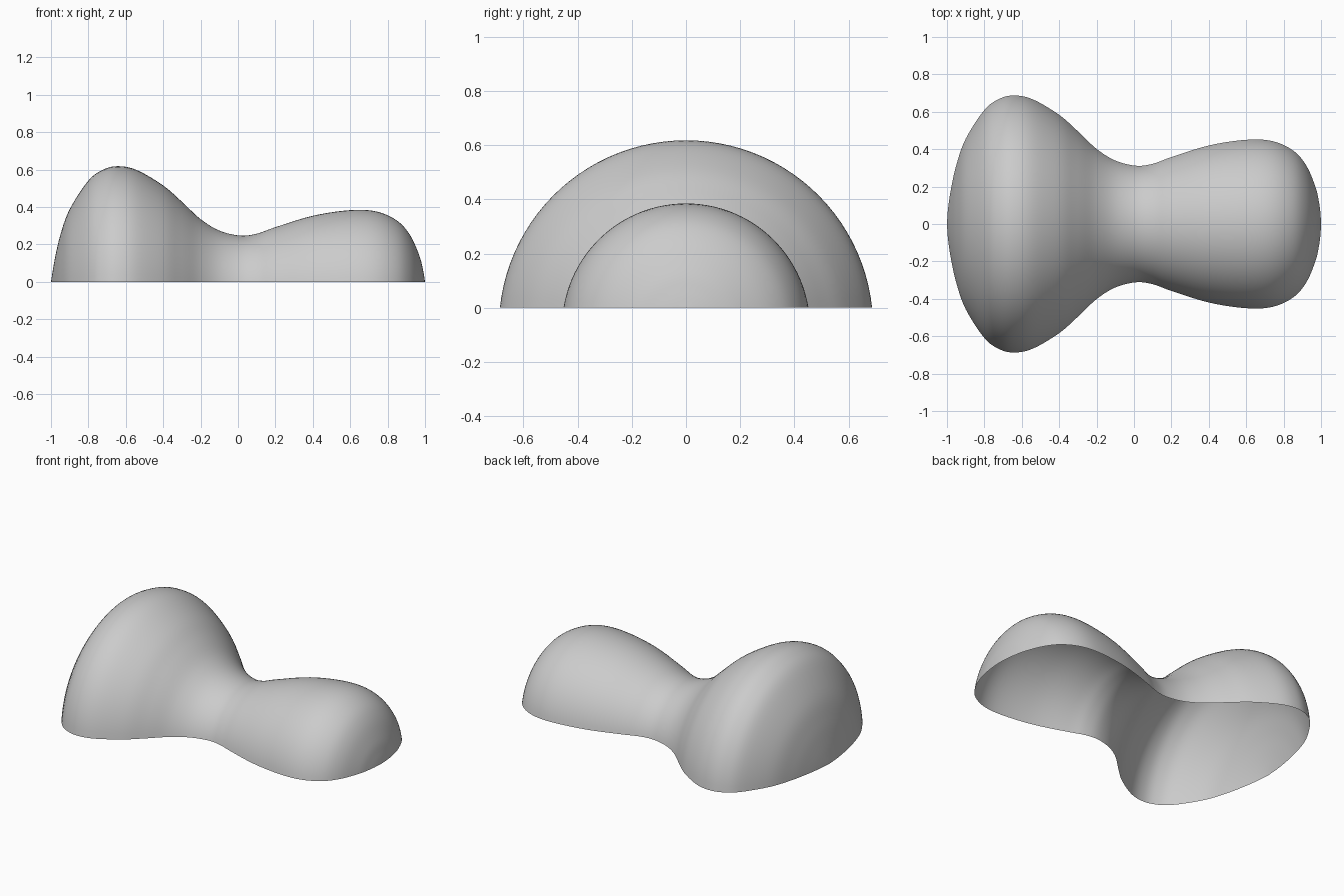
import bpy, math
from mathutils import Vector

if "Cube" in bpy.data.objects:
    bpy.data.objects.remove(bpy.data.objects["Cube"])

# Side silhouette (x, height): big lobe, narrow waist, small lobe
PROFILE = [(-1, 0), (-0.98, 0.12), (-0.95, 0.25), (-0.90, 0.388), (-0.80, 0.541), (-0.72, 0.6),
           (-0.64, 0.618), (-0.54, 0.597), (-0.40, 0.515), (-0.30, 0.428), (-0.20, 0.335),
           (-0.10, 0.274), (0.01, 0.247), (0.10, 0.257), (0.20, 0.292), (0.40, 0.353),
           (0.60, 0.383), (0.74, 0.376), (0.85, 0.327), (0.92, 0.25), (0.97, 0.139),
           (0.99, 0.06), (1, 0)]
AXIS_DEPTH = 0.073   # the axis of revolution lies just under the open base
STEPS, SIDES = 5, 48


def smooth_path(points):
    """Catmull-Rom curve through the points."""
    p = [Vector(q) for q in points]
    p = [2 * p[0] - p[1]] + p + [2 * p[-1] - p[-2]]
    path = []
    for i in range(1, len(p) - 2):
        a, b, c, d = p[i - 1:i + 3]
        for s in range(STEPS):
            t = s / STEPS
            path.append(0.5 * (2 * b + (c - a) * t + (2 * a - 5 * b + 4 * c - d) * t * t
                               + (3 * b - a - 3 * c + d) * t ** 3))
    return path + [p[-2]]


# Open shell: one arch per station, ending at a point on both tips
path = smooth_path(PROFILE)[1:-1]
verts, faces = [], []
for x, h in path:
    r = h + AXIS_DEPTH
    start = math.asin(AXIS_DEPTH / r)
    for j in range(SIDES + 1):
        a = start + (math.pi - 2 * start) * j / SIDES
        verts.append((x, r * math.cos(a), max(0, r * math.sin(a) - AXIS_DEPTH)))
row = SIDES + 1
for i in range(len(path) - 1):
    for j in range(SIDES):
        k = i * row + j
        faces.append((k, k + row, k + row + 1, k + 1))
left, right = len(verts), len(verts) + 1
verts += [(-1, 0, 0), (1, 0, 0)]
last = (len(path) - 1) * row
for j in range(SIDES):
    faces.append((left, j, j + 1))
    faces.append((right, last + j + 1, last + j))

mesh = bpy.data.meshes.new("peanut_half_shell")
mesh.from_pydata(verts, [], faces)
mesh.update()
shell = bpy.data.objects.new("peanut_half_shell", mesh)
bpy.context.collection.objects.link(shell)
for poly in mesh.polygons:
    poly.use_smooth = True
